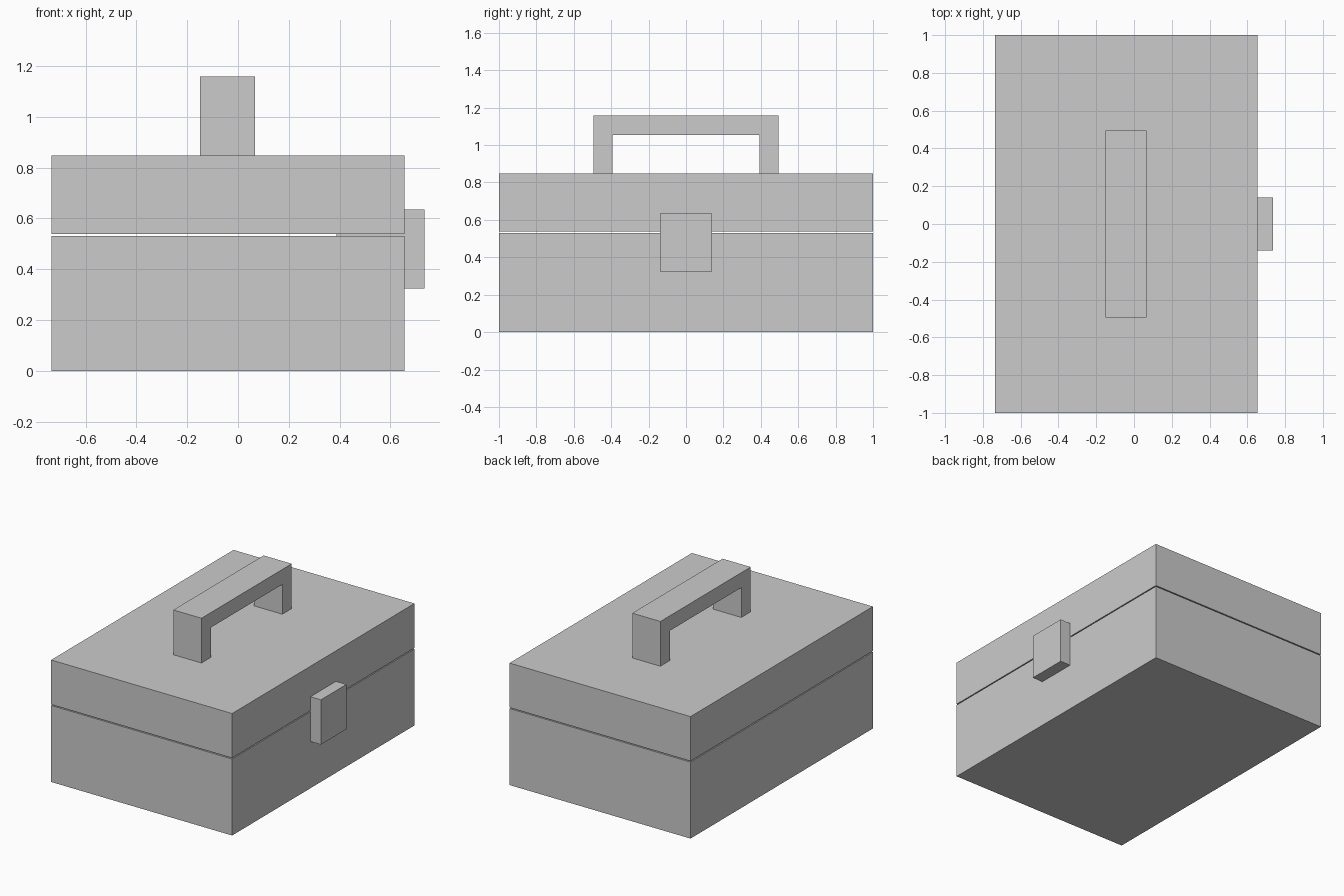
import bpy, bmesh

if "Cube" in bpy.data.objects:
    bpy.data.objects.remove(bpy.data.objects["Cube"])


def make_object(name, bm):
    bmesh.ops.recalc_face_normals(bm, faces=bm.faces)
    mesh = bpy.data.meshes.new(name)
    bm.to_mesh(mesh)
    bm.free()
    obj = bpy.data.objects.new(name, mesh)
    bpy.context.collection.objects.link(obj)
    return obj


def extrude_x(name, profile, x0, x1):
    """Extrude a closed (y, z) profile along x."""
    bm = bmesh.new()
    face = bm.faces.new([bm.verts.new((x0, y, z)) for y, z in profile])
    ext = bmesh.ops.extrude_face_region(bm, geom=[face])
    verts = [g for g in ext["geom"] if isinstance(g, bmesh.types.BMVert)]
    bmesh.ops.translate(bm, verts=verts, vec=(x1 - x0, 0, 0))
    # restore the start cap if the extrusion consumed it
    if not any(all(abs(v.co.x - x0) < 1e-6 for v in f.verts) for f in bm.faces):
        bmesh.ops.holes_fill(bm, edges=[e for e in bm.edges if e.is_boundary])
    return make_object(name, bm)


def box(name, x, y, z):
    profile = [(y[0], z[0]), (y[1], z[0]), (y[1], z[1]), (y[0], z[1])]
    return extrude_x(name, profile, *x)


CASE_X = (-0.735, 0.655)

# Case halves, separated by a thin open seam
box("case_base", CASE_X, (-1, 1), (0, 0.531))
box("case_lid", CASE_X, (-1, 1), (0.538, 0.847))

# Latch block, reaching into the case across the seam
box("latch", (0.388, 0.735), (-0.14, 0.14), (0.324, 0.635))

# Carry handle: square arch profile
HALF, INNER = 0.495, 0.392
BASE, UNDER, TOP = 0.847, 1.054, 1.158
handle_half = [(INNER, UNDER), (INNER, BASE), (HALF, BASE), (HALF, TOP)]
handle_profile = handle_half + [(-y, z) for y, z in reversed(handle_half)]
extrude_x("handle", handle_profile, -0.15, 0.066)
